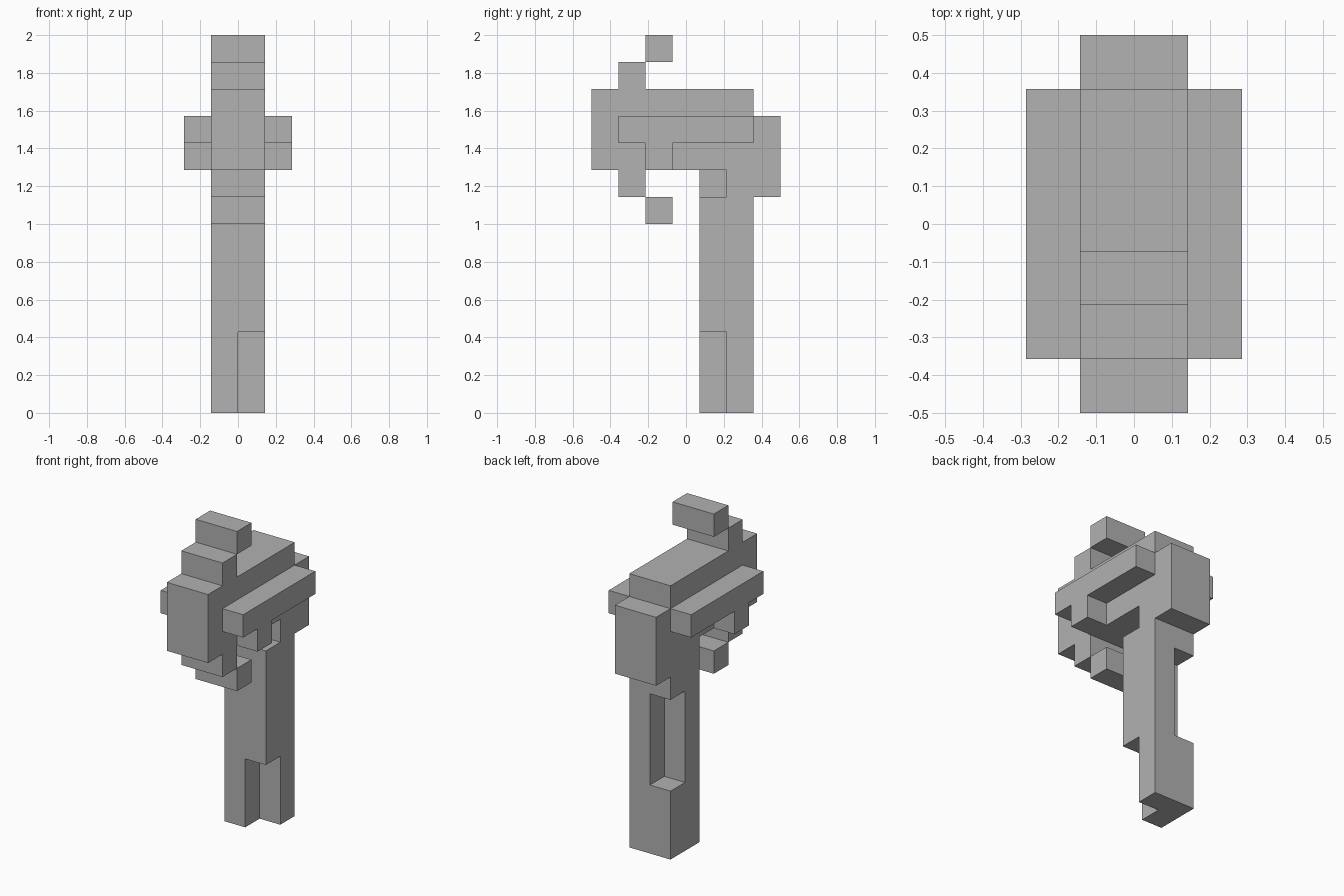
import bpy, bmesh
from itertools import product
from mathutils import Vector

cube = bpy.data.objects.get("Cube")
if cube:
    bpy.data.objects.remove(cube, do_unlink=True)

UNIT = 1 / 7                                   # edge of one block
ORIGIN = Vector((0, -0.5, 0))

grey = bpy.data.materials.new("plain grey")
grey.use_nodes = True
grey.diffuse_color = (0.445, 0.445, 0.445, 1)
grey.node_tree.nodes["Principled BSDF"].inputs["Base Color"].default_value = grey.diffuse_color


def box(x, y, z):
    """Blocks filling the given ranges."""
    return set(product(range(*x), range(*y), range(*z)))


FULL = (-1, 1)
parts = {
    # shaft with corner notches that wind around it
    "handle": box(FULL, (4, 6), (0, 9))
    - box((0, 1), (4, 5), (0, 3))
    - box((-1, 0), (5, 6), (3, 7))
    - box((0, 1), (4, 5), (8, 9)),
    # head
    "head_body": box(FULL, (1, 6), (9, 12)),
    "striking_face": box(FULL, (0, 1), (9, 12)),
    "back_block": box(FULL, (6, 7), (8, 11)),
    # stepped claws above and below the striking face
    "upper_step": box(FULL, (1, 2), (12, 13)),
    "lower_step": box(FULL, (1, 2), (8, 9)),
    "upper_tip": box(FULL, (2, 3), (13, 14)),
    "lower_tip": box(FULL, (2, 3), (7, 8)),
}
# side rails, each with a small bracket below
for side, x in (("left", (1, 2)), ("right", (-2, -1))):
    parts[side + "_rail"] = box(x, (1, 6), (10, 11))
    parts[side + "_bracket"] = box(x, (2, 3), (9, 10))

solid = set().union(*parts.values())


def build(name, cells):
    """Make the outer skin of a part, leaving out faces buried in other parts."""
    bm = bmesh.new()
    for cell in cells:
        for axis, sign in product(range(3), (-1, 1)):
            neighbour = list(cell)
            neighbour[axis] += sign
            if tuple(neighbour) in solid:
                continue
            u, v = Vector(), Vector()
            u[(axis + 1) % 3] = v[(axis + 2) % 3] = 1
            corner = Vector(cell)
            corner[axis] += max(sign, 0)
            ring = [corner, corner + u, corner + u + v, corner + v][::sign]
            bm.faces.new([bm.verts.new(p * UNIT + ORIGIN) for p in ring])
    bmesh.ops.remove_doubles(bm, verts=bm.verts, dist=UNIT / 100)
    bmesh.ops.dissolve_limit(bm, angle_limit=0.01, verts=bm.verts, edges=bm.edges)
    mesh = bpy.data.meshes.new(name)
    bm.to_mesh(mesh)
    bm.free()
    mesh.materials.append(grey)
    bpy.context.collection.objects.link(bpy.data.objects.new(name, mesh))


for name, cells in parts.items():
    build(name, cells)
